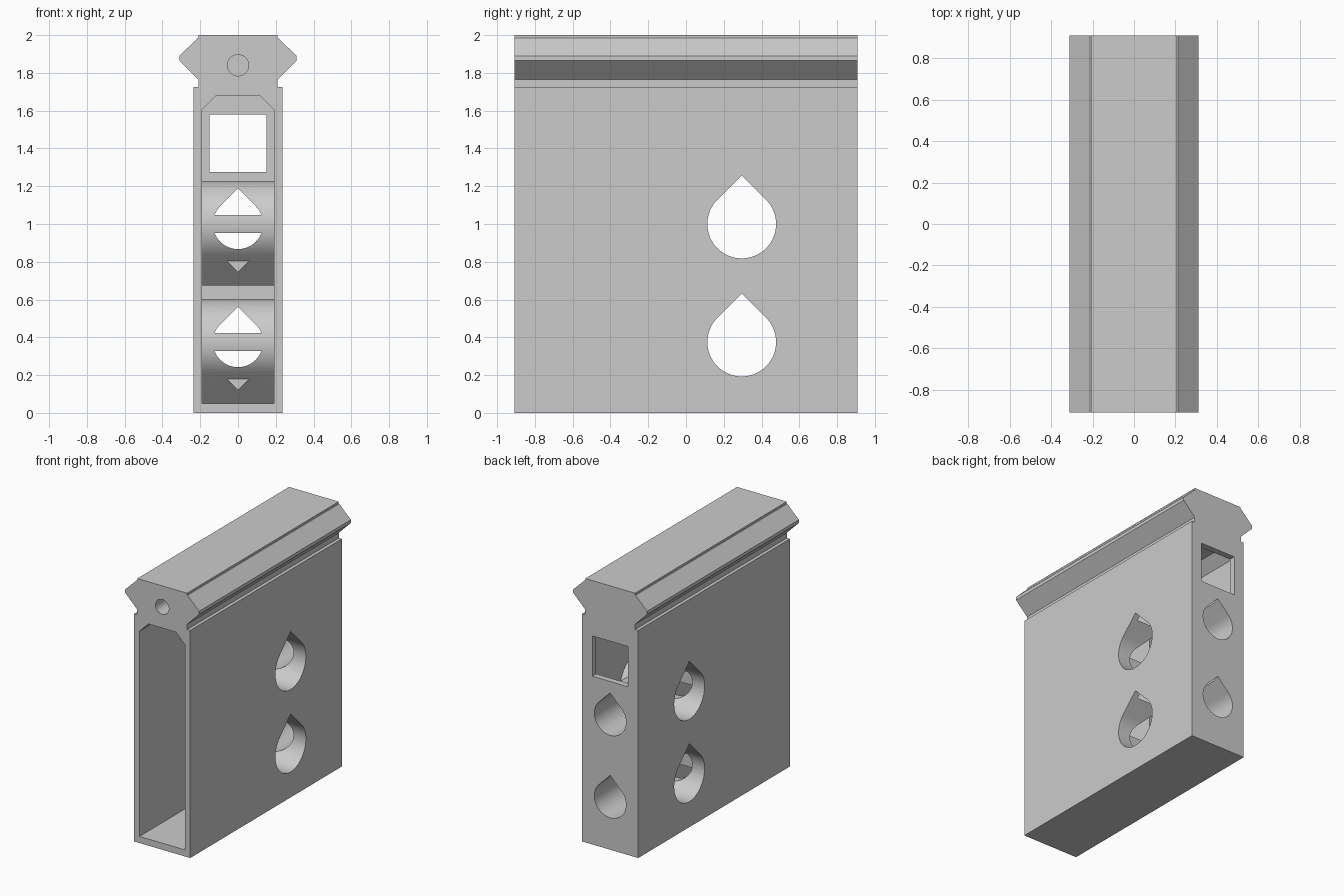
import bpy, bmesh, math
from mathutils import Vector

old = bpy.data.objects.get("Cube")
if old:
    bpy.data.objects.remove(old, do_unlink=True)

grey = bpy.data.materials.new("plain grey")
grey.use_nodes = True
colour = (0.6, 0.6, 0.6, 1)
grey.diffuse_color = colour
grey.node_tree.nodes["Principled BSDF"].inputs["Base Color"].default_value = colour

LENGTH_END = 0.908      # half of the body length
HOLE_Y = 0.295          # where the cross bores pass through
BORE_HEIGHTS = (0.375, 1.0)


def prism(name, profile, axis, start, end):
    """Extrude a closed (across, z) profile along x or y."""
    def place(a, z, d):
        return Vector((d, a, z)) if axis == "x" else Vector((a, d, z))
    bm = bmesh.new()
    face = bm.faces.new([bm.verts.new(place(a, z, start)) for a, z in profile])
    extruded = bmesh.ops.extrude_face_region(bm, geom=[face])["geom"]
    moved = [g for g in extruded if isinstance(g, bmesh.types.BMVert)]
    bmesh.ops.translate(bm, verts=moved, vec=place(0, 0, end - start))
    bmesh.ops.recalc_face_normals(bm, faces=bm.faces)
    mesh = bpy.data.meshes.new(name)
    bm.to_mesh(mesh)
    bm.free()
    mesh.materials.append(grey)
    obj = bpy.data.objects.new(name, mesh)
    bpy.context.collection.objects.link(obj)
    return obj


def circle(a, z, r, first=0, sweep=360, steps=48):
    angles = [math.radians(first + sweep * i / steps) for i in range(steps + 1)]
    if sweep == 360:
        angles.pop()
    return [(a + r * math.cos(t), z + r * math.sin(t)) for t in angles]


def teardrop(a, z, r, up=1):
    """Round outline with a right-angled point above (up=1) or below (up=-1)."""
    arc = circle(0, 0, r, 135, 270) + [(0, r * math.sqrt(2))]
    return [(a + x, z + up * y) for x, y in arc]


def mirrored(half):
    return half + [(-x, z) for x, z in reversed(half)]


def combine(target, tool, operation):
    mod = target.modifiers.new(operation.title(), "BOOLEAN")
    mod.operation, mod.solver, mod.object = operation, "EXACT", tool
    bpy.context.view_layer.objects.active = target
    bpy.ops.object.modifier_apply(modifier=mod.name)
    bpy.data.objects.remove(tool, do_unlink=True)


# Body with the dovetail rail along its top
outline = mirrored([(0.235, 0), (0.235, 1.725), (0.21, 1.725), (0.21, 1.765),
                    (0.31, 1.865), (0.31, 1.89), (0.213, 1.985),
                    (0.208, 1.985), (0.208, 2)])
body = prism("rail_body", outline, "y", -LENGTH_END, LENGTH_END)

# Deep pocket, open at the front, with a chamfered ceiling
pocket = mirrored([(0.19, 0.05), (0.19, 1.605), (0.115, 1.68)])
combine(body, prism("pocket", pocket, "y", -1, 0.862), "DIFFERENCE")

# Tube walls inside the pocket: across the body and towards the back
for z in BORE_HEIGHTS:
    combine(body, prism("cross_tube", teardrop(HOLE_Y, z, 0.23, -1), "x", -0.21, 0.21), "UNION")
    combine(body, prism("back_tube", teardrop(0, z, 0.18, -1), "y", 0.165, 0.885), "UNION")

# Teardrop bores through the tubes
for z in BORE_HEIGHTS:
    combine(body, prism("cross_bore", teardrop(HOLE_Y, z, 0.182), "x", -0.5, 0.5), "DIFFERENCE")
    combine(body, prism("back_bore", teardrop(0, z, 0.133), "y", 0.07, 1), "DIFFERENCE")

# Square window in the back wall and blind screw hole in the rail
window = mirrored([(0.15, 1.275), (0.15, 1.58)])
combine(body, prism("window", window, "y", 0.7, 1), "DIFFERENCE")
combine(body, prism("screw_hole", circle(0, 1.84, 0.056), "y", -1, -0.4), "DIFFERENCE")

bpy.ops.object.select_all(action="DESELECT")
body.select_set(True)
bpy.context.view_layer.objects.active = body
bpy.ops.object.shade_smooth_by_angle(angle=math.radians(30))
